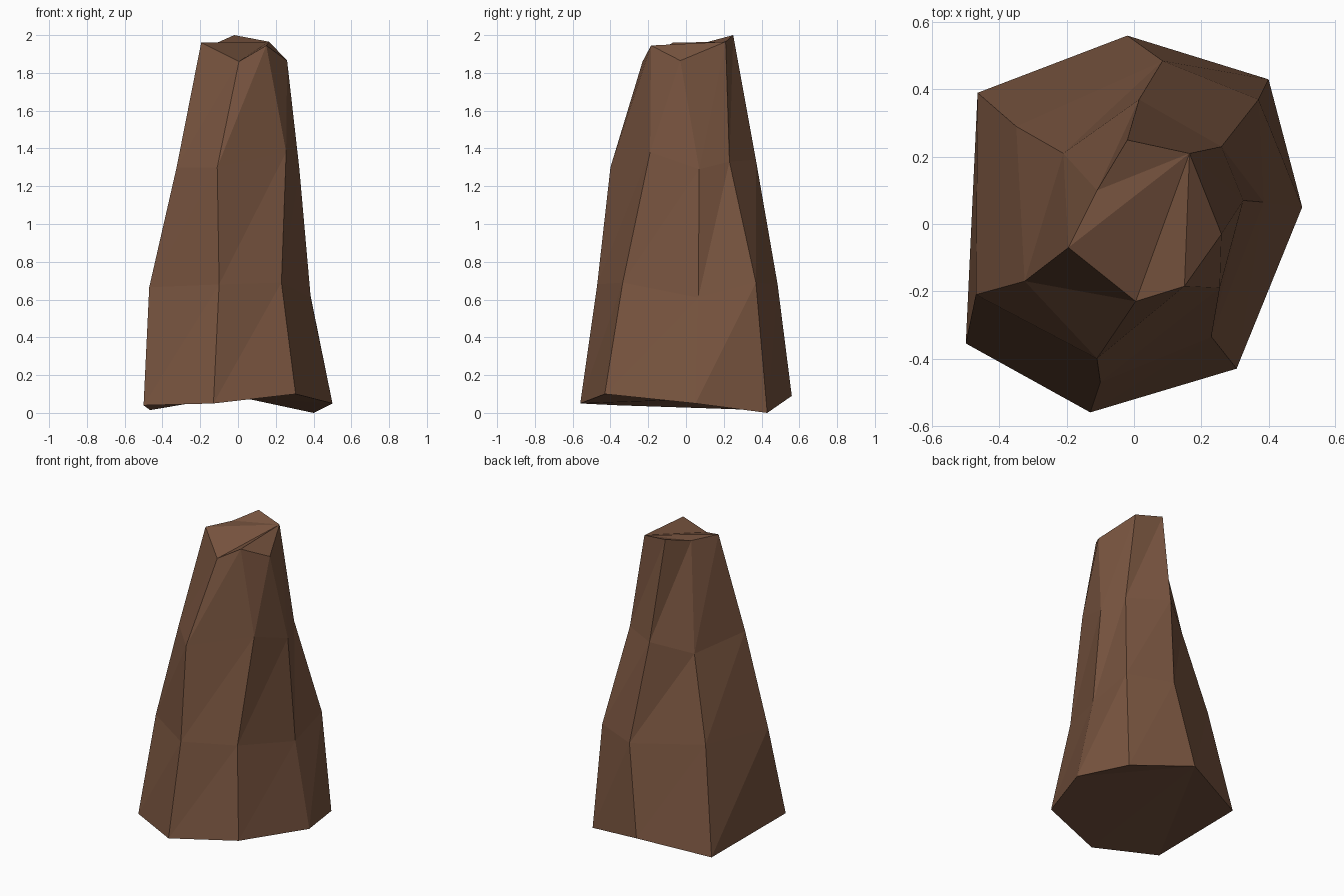
import bpy, bmesh

if "Cube" in bpy.data.objects:
    bpy.data.objects.remove(bpy.data.objects["Cube"])

# Seven-sided tapering stump: each ring is listed clockwise from the back as (x, y, z)
RINGS = [
    [(-.02, .56, .09), (.40, .43, 0), (.50, .05, .05), (.305, -.43, .10),
     (-.13, -.56, .05), (-.50, -.355, .04), (-.465, .39, .015)],
    [(.085, .485, .68), (.37, .37, .69), (.385, .065, .61), (.23, -.335, .69),
     (-.10, -.47, .68), (-.47, -.21, .665), (-.35, .29, .71)],
    [(.015, .37, 1.34), (.26, .23, 1.33), (.325, .07, 1.29), (.255, -.19, 1.38),
     (-.11, -.40, 1.30), (-.325, -.17, 1.30), (-.21, .21, 1.26)],
    [(-.02, .25, 2.0), (.165, .21, 1.965), (.26, -.03, 1.865), (.15, -.185, 1.945),
     (.005, -.23, 1.86), (-.195, -.07, 1.96), (-.11, .10, 1.96)],
]

brown = bpy.data.materials.new("bark brown")
brown.diffuse_color = (0.188, 0.089, 0.05, 1)
brown.use_nodes = True
brown.node_tree.nodes["Principled BSDF"].inputs["Base Color"].default_value = brown.diffuse_color

bm = bmesh.new()
loops = [[bm.verts.new(p) for p in ring] for ring in RINGS]


def fan_cap(ring, hub):
    """Close a ring with triangles spreading from one of its corners."""
    n = len(ring)
    for k in range(1, n - 1):
        bm.faces.new((ring[hub], ring[(hub + k) % n], ring[(hub + k + 1) % n]))


# Faceted sides: every panel is split along the same diagonal
for low, high in zip(loops, loops[1:]):
    for i in range(len(low)):
        j = (i + 1) % len(low)
        bm.faces.new((low[i], low[j], high[i]))
        bm.faces.new((low[j], high[j], high[i]))

# Uneven base and broken top
fan_cap(loops[0], 0)
fan_cap(loops[-1], 1)
bmesh.ops.recalc_face_normals(bm, faces=bm.faces[:])

mesh = bpy.data.meshes.new("stump")
bm.to_mesh(mesh)
bm.free()
mesh.materials.append(brown)
bpy.context.collection.objects.link(bpy.data.objects.new("stump", mesh))
